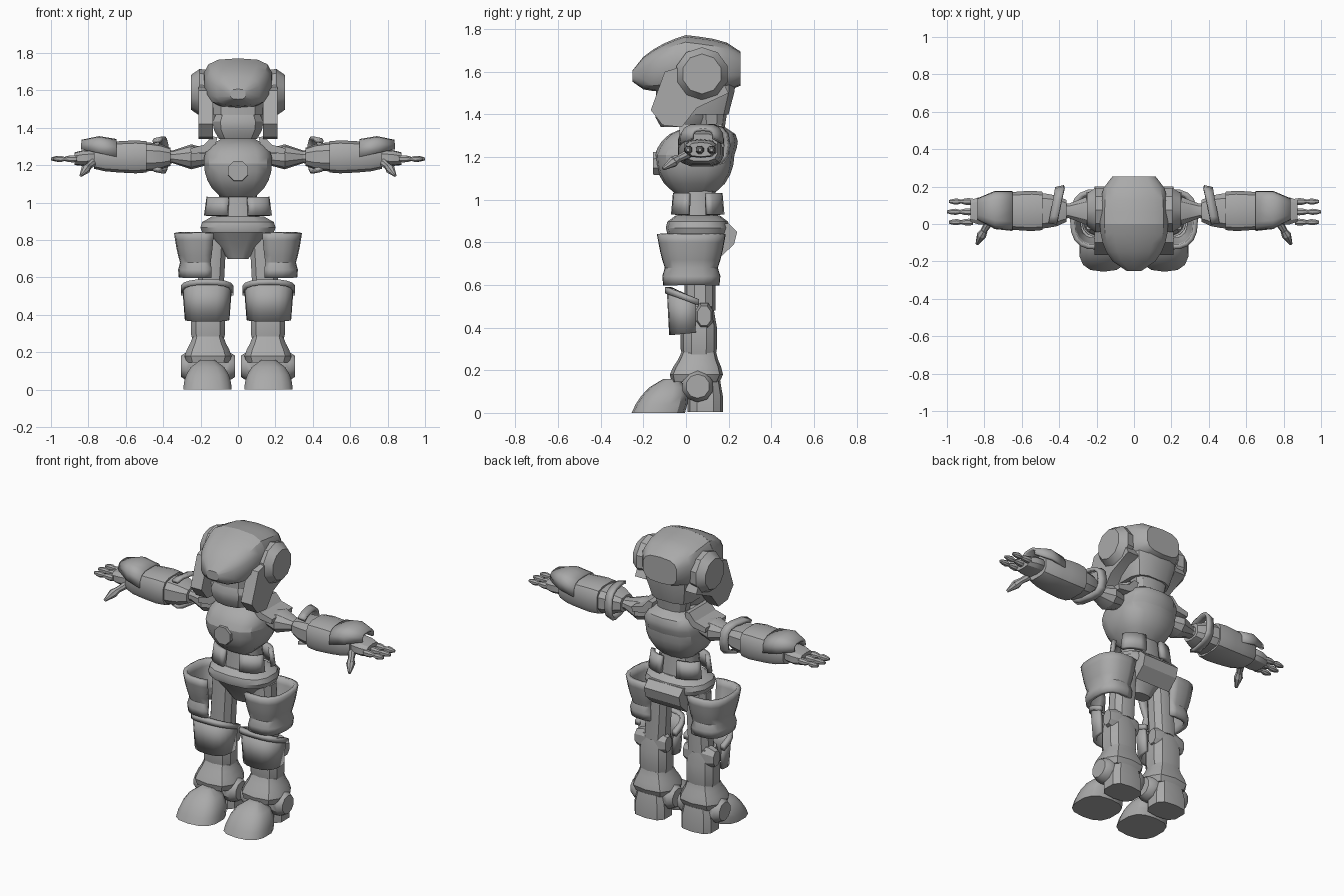
import bpy, bmesh, math
from mathutils import Vector

cube = bpy.data.objects.get("Cube")
if cube:
    bpy.data.objects.remove(cube, do_unlink=True)

colour = (.4, .4, .4, 1)
grey = bpy.data.materials.new("plain grey")
grey.use_nodes = True
grey.diffuse_color = colour
grey.node_tree.nodes["Principled BSDF"].inputs["Base Color"].default_value = colour


def finish(name, bm, mirror, shell=0):
    """Turn a bmesh into a smooth object, optionally mirrored or thickened."""
    bmesh.ops.recalc_face_normals(bm, faces=bm.faces)
    mesh = bpy.data.meshes.new(name)
    bm.to_mesh(mesh)
    bm.free()
    mesh.materials.append(grey)
    part = bpy.data.objects.new(name, mesh)
    bpy.context.collection.objects.link(part)
    bpy.ops.object.select_all(action='DESELECT')
    part.select_set(True)
    bpy.context.view_layer.objects.active = part
    bpy.ops.object.shade_smooth_by_angle(angle=math.radians(32))
    if shell:
        solid = part.modifiers.new("thickness", 'SOLIDIFY')
        solid.thickness, solid.offset = shell, 0
    if mirror:
        part.modifiers.new("mirror", 'MIRROR')


def dome(cut, power=2, steps=4):
    """Ring scales that round off towards the end."""
    return [math.sqrt(1 - cut * (i / steps) ** power) for i in range(steps + 1)]


def bridge(bm, first, second, closed):
    count = len(first)
    for i in range(count if closed else count - 1):
        j = (i + 1) % count
        bm.faces.new((first[i], first[j], second[j], second[i]))


def loft(name, axis, start, end, centre, radii, scales=(1, 1), drift=(0, 0), tilt=(0, 0),
         sides=12, power=.75, arc=None, shell=0, mirror=False):
    """Skin evenly spaced rounded rings along an axis; an arc makes an open shell."""
    bm = bmesh.new()
    rings = []
    for k, scale in enumerate(scales):
        s = k / (len(scales) - 1)
        ring = []
        for i in range(sides + 1 if arc else sides):
            if arc:
                angle = math.radians(arc[0] + (arc[1] - arc[0]) * i / sides)
            else:
                angle = math.tau * (i + .5) / sides
            cos, sin = math.cos(angle), math.sin(angle)
            du = math.copysign(abs(cos) ** power, cos) * radii[0] * scale
            dv = math.copysign(abs(sin) ** power, sin) * radii[1] * scale
            u = centre[0] + drift[0] * s + du
            v = centre[1] + drift[1] * s + dv
            t = start + (end - start) * s
            t += (tilt[0] + (tilt[1] - tilt[0]) * s) * (du if axis == 'x' else dv)
            ring.append(bm.verts.new({'x': (t, u, v), 'y': (u, t, v), 'z': (u, v, t)}[axis]))
        rings.append(ring)
    for first, second in zip(rings, rings[1:]):
        bridge(bm, first, second, not arc)
    if not arc:
        bm.faces.new(rings[0])
        bm.faces.new(rings[-1])
    finish(name, bm, mirror, shell)


def slab(name, axis, profile, near, far, mirror=False):
    """Extrude a flat profile along x (points are y, z) or y (points are x, z)."""
    bm = bmesh.new()
    ends = [[bm.verts.new((d, a, b) if axis == 'x' else (a, d, b)) for a, b in profile]
            for d in (near, far)]
    for end in ends:
        bm.faces.new(end)
    bridge(bm, *ends, True)
    finish(name, bm, mirror)


def rod(name, start, end, start_radius, end_radius):
    p, q = Vector(start), Vector(end)
    bm = bmesh.new()
    bmesh.ops.create_cone(bm, cap_ends=True, segments=8, radius1=start_radius,
                          radius2=end_radius, depth=(q - p).length)
    turn = (q - p).to_track_quat('Z', 'Y').to_matrix()
    for vert in bm.verts:
        vert.co = turn @ vert.co + (p + q) / 2
    finish(name, bm, mirror=True)


# Shared centre lines
arm = (.07, 1.245)
leg = (.16, .06)
ear = (.075, 1.59)
waist = (0, .055)
face = (0, -.02)

# Helmet and head
loft("helmet_brow", 'y', 0, -.25, (0, 1.65), (.185, .122), dome(.95, steps=5),
     drift=(0, -.07), sides=14, power=.65)
loft("helmet_back", 'y', 0, .255, (0, 1.645), (.185, .127), dome(.6, power=4),
     drift=(0, -.03), sides=14, power=.65)
loft("skull", 'z', 1.62, 1.4, (0, .07), (.165, .165), (1, .98, .8), power=.6)
loft("neck_guard", 'z', 1.5, 1.34, (0, .12), (.12, .08), (1.1, .8))
loft("goggle_band", 'z', 1.47, 1.57, face, (.135, .12), sides=10)
loft("face_mask", 'z', 1.48, 1.34, face, (.14, .13), (.85, 1, .95, .75), sides=10)
slab("cheek_plate", 'x', [(-.165, 1.42), (-.1, 1.6), (.03, 1.64), (.16, 1.58), (.2, 1.5),
                          (.05, 1.43), (-.02, 1.34), (-.11, 1.35)], .135, .21, mirror=True)
loft("ear_disc", 'x', .16, .25, ear, (.125, .125), (.95, 1, .75), sides=10, power=1, mirror=True)
loft("neck", 'z', 1.28, 1.42, (0, .08), (.075, .07), sides=10, power=1)

# Torso
loft("lower_chest", 'z', 1.21, 1.03, (0, .04), (.185, .187), dome(.75), sides=14, power=.7)
loft("upper_chest", 'z', 1.21, 1.34, (0, .04), (.185, .187), dome(.75, power=3),
     drift=(0, .05), sides=14, power=.7)
loft("chest_disc", 'y', -.12, -.155, (0, 1.17), (.06, .06), (1, .95), sides=8, power=1)
slab("shoulder_strap", 'y', [(.11, 1.35), (.14, 1.355), (.18, 1.31), (.255, 1.29),
                             (.25, 1.26), (.17, 1.27), (.12, 1.31)], -.03, .17, mirror=True)
loft("waist_core", 'z', .9, 1.05, waist, (.12, .1), (1, .85))
for side, arc in (("front", (-78, -15)), ("rear", (15, 78))):
    loft(side + "_waist_plate", 'z', .93, 1.03, waist, (.175, .115), (1, .92),
         sides=5, arc=arc, shell=.025, mirror=True)

# Hips
loft("belt", 'z', .84, .925, waist, (.205, .15), (.95, 1, .95, .7), sides=14)
loft("pelvis", 'z', .85, .7, waist, (.19, .135), (1, .75, .5, .3))
slab("rear_hip_plate", 'x', [(.14, .88), (.2, .89), (.24, .85), (.225, .79), (.16, .73)], -.12, .12)

# Upper legs
loft("thigh", 'z', .48, .84, (.15, .065), (.073, .073), drift=(-.02, 0), sides=10, power=.9, mirror=True)
loft("thigh_guard", 'z', .6, .84, (.2, .025), (.13, .15), (.8, .83, .75, .83, .9, .95, 1),
     arc=(-115, 115), shell=.025, mirror=True)

# Lower legs
loft("shin_plate", 'z', .375, .54, (.165, .03), (.122, .11), (.9, 1), tilt=(.1, -.3),
     sides=10, arc=(-185, 5), shell=.02, mirror=True)
loft("shin_plate_rim", 'z', .515, .545, (.165, .03), (.128, .114), tilt=(-.4, -.4),
     sides=10, arc=(-190, 10), shell=.028, mirror=True)
loft("knee", 'x', .06, .27, (.085, .455), (.045, .065), (.75, 1, 1, 1, 1, .75),
     sides=8, power=.9, mirror=True)
loft("calf", 'z', .2, .5, leg, (.095, .085), (.75, 1, 1, .8), sides=10, mirror=True)

# Feet
loft("ankle_guard", 'z', .285, .145, leg, (.13, .125), (.65, .75, .9, 1, .9),
     drift=(0, -.015), sides=10, power=.65, mirror=True)
loft("ankle_disc", 'x', .015, .305, (.055, .125), (.075, .075), (.75, *[1] * 9, .75),
     sides=10, power=1, mirror=True)
loft("heel", 'z', .005, .15, (.16, .09), (.105, .083), (1, 1, .85), sides=10, power=.65, mirror=True)
loft("toe_cap", 'z', 0, .16, (.163, -.13), (.132, .125), dome(.92), drift=(0, .06),
     sides=14, mirror=True)

# Arms
loft("shoulder_joint", 'x', .15, .4, arm, (.08, .067), (.6, .8, 1, .75, .5, .65),
     sides=10, power=.9, mirror=True)
loft("elbow_cuff", 'x', .36, .52, arm, (.1, .08), (.6, .85, .95, 1), sides=10, power=.7, mirror=True)
loft("elbow_guard", 'x', .395, .44, (.085, 1.255), (.115, .092), (1, .9), tilt=(-.2, -.2),
     sides=10, power=.65, arc=(-130, 130), shell=.018, mirror=True)
loft("forearm", 'x', .49, .77, arm, (.11, .09), (.95, 1, .97, .93, .87, .72),
     power=.6, mirror=True)
loft("wrist_flap", 'x', .65, .835, arm, (.1, .088), (1, .95, .5), drift=(.01, .04),
     sides=8, power=.6, arc=(0, 180), shell=.015, mirror=True)

# Hands
loft("palm", 'x', .74, .875, arm, (.075, .042), (.7, 1, 1, .8), drift=(0, -.01),
     sides=10, power=.7, mirror=True)
for place, finger in enumerate(("front", "middle", "rear")):
    tip = 1 if finger == "middle" else .99
    loft(finger + "_finger", 'x', .86, tip, (.01 + place * .055, 1.234), (.02, .02),
         (.8, 1, .9, .55, .9, .75, .4), sides=8, power=.9, mirror=True)
rod("thumb_base", (.775, .01, 1.215), (.805, -.04, 1.19), .022, .017)
rod("thumb_middle", (.8, -.035, 1.195), (.815, -.06, 1.178), .018, .026)
rod("thumb_tip", (.815, -.06, 1.178), (.84, -.108, 1.145), .026, .008)
